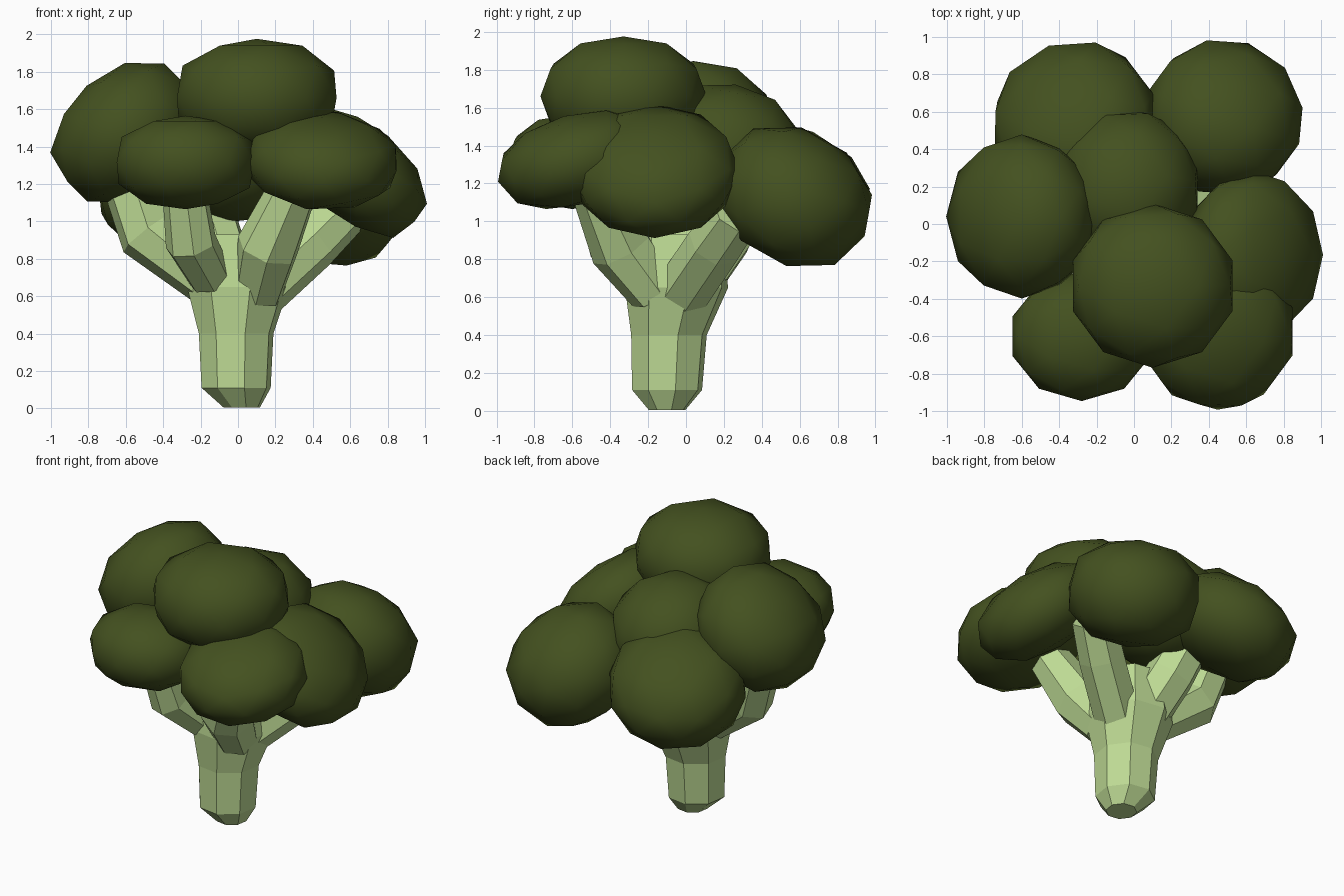
import bpy, bmesh, math
from mathutils import Vector

cube = bpy.data.objects.get("Cube")
if cube:
    bpy.data.objects.remove(cube, do_unlink=True)


def material(name, rgb):
    mat = bpy.data.materials.new(name)
    mat.use_nodes = True
    colour = (*rgb, 1)
    mat.diffuse_color = colour
    bsdf = mat.node_tree.nodes["Principled BSDF"]
    bsdf.inputs["Base Color"].default_value = colour
    bsdf.inputs["Roughness"].default_value = 0.8
    return mat


dark_green = material("dark green", (0.057, 0.082, 0.014))
pale_green = material("pale green", (0.51, 0.7, 0.295))


def finish(bm, name, mat, smooth):
    bmesh.ops.recalc_face_normals(bm, faces=bm.faces)
    for face in bm.faces:
        face.smooth = smooth
    mesh = bpy.data.meshes.new(name)
    bm.to_mesh(mesh)
    bm.free()
    mesh.materials.append(mat)
    obj = bpy.data.objects.new(name, mesh)
    bpy.context.collection.objects.link(obj)
    return obj


def floret(name, centre, size, lean=(0, 0), tilt=0):
    """Flattened, slightly boxy low-poly ball whose crown leans outwards."""
    bm = bmesh.new()
    bmesh.ops.create_icosphere(bm, subdivisions=2, radius=1)
    angle = math.radians(tilt)
    out = Vector((*lean, 0)).normalized() * math.sin(angle)
    axis = out + Vector((0, 0, math.cos(angle)))
    turn = Vector((0, 0, 1)).rotation_difference(axis)
    power = 2.3
    for v in bm.verts:
        swell = (v.co.xy.length ** power + abs(v.co.z) ** power) ** (-1 / power)
        v.co = turn @ (v.co * swell * 1.02 * Vector(size)) + Vector(centre)
    return finish(bm, name, dark_green, True)


def stalk(name, path, radii, sides=7, upright=False):
    """Faceted tube along a few points."""
    points = [Vector(p) for p in path]
    turn = Vector((0, 0, 1)).rotation_difference(
        Vector((0, 0, 1)) if upright else points[-1] - points[0])
    bm = bmesh.new()
    rings = []
    for p, r in zip(points, radii):
        ring = []
        for i in range(sides):
            a = math.tau * (i + 0.3) / sides
            ring.append(bm.verts.new(
                p + turn @ Vector((r * math.cos(a), r * math.sin(a), 0))))
        rings.append(ring)
    for low, high in zip(rings, rings[1:]):
        for i in range(sides):
            j = (i + 1) % sides
            bm.faces.new((low[i], low[j], high[j], high[i]))
    bm.faces.new(rings[0])
    bm.faces.new(rings[-1])
    return finish(bm, name, pale_green, False)


# Florets
floret("crown_floret", (0.1, -0.33, 1.66), (0.44, 0.43, 0.31))
floret("right_floret", (-0.6, 0.04, 1.475), (0.42, 0.43, 0.32), (-1, 0), 40)
floret("middle_floret", (-0.04, 0.2, 1.36), (0.39, 0.41, 0.36), (0, 1), 10)
floret("back_right_floret", (-0.32, 0.55, 1.19), (0.44, 0.44, 0.29), (-0.4, 0.8), 28)
floret("back_left_floret", (0.48, 0.57, 1.13), (0.42, 0.42, 0.335), (0.4, 0.8), 33)
floret("left_floret", (0.635, -0.165, 1.265), (0.42, 0.44, 0.25), (1, 0), 41)
floret("front_left_floret", (0.45, -0.58, 1.325), (0.41, 0.42, 0.235), (0.2, -1), 16)
floret("front_right_floret", (-0.28, -0.6, 1.315), (0.38, 0.34, 0.245))

# Trunk, widening to where the branches part
stalk("trunk",
      [(0.02, -0.1, 0.005), (-0.01, -0.1, 0.11), (-0.01, -0.09, 0.4),
       (0, -0.05, 0.65), (0, -0.05, 0.93)],
      [0.1, 0.19, 0.205, 0.28, 0.25], sides=8, upright=True)

# Branches under the florets
stalk("right_branch",
      [(-0.12, -0.06, 0.65), (-0.48, 0, 0.94), (-0.58, 0.04, 1.25)],
      [0.14, 0.17, 0.17])
stalk("front_right_branch",
      [(-0.14, -0.19, 0.68), (-0.25, -0.38, 0.88), (-0.29, -0.48, 1.2)],
      [0.12, 0.14, 0.12])
stalk("front_left_branch",
      [(0.1, -0.16, 0.62), (0.16, -0.34, 0.86), (0.31, -0.49, 1.2)],
      [0.14, 0.17, 0.13])
stalk("back_left_branch",
      [(0.12, -0.02, 0.63), (0.39, 0.15, 0.88), (0.56, 0.27, 1.05)],
      [0.15, 0.15, 0.14])
stalk("back_right_branch",
      [(-0.04, 0, 0.63), (-0.13, 0.2, 0.92), (-0.23, 0.35, 1.25)],
      [0.16, 0.16, 0.15])
